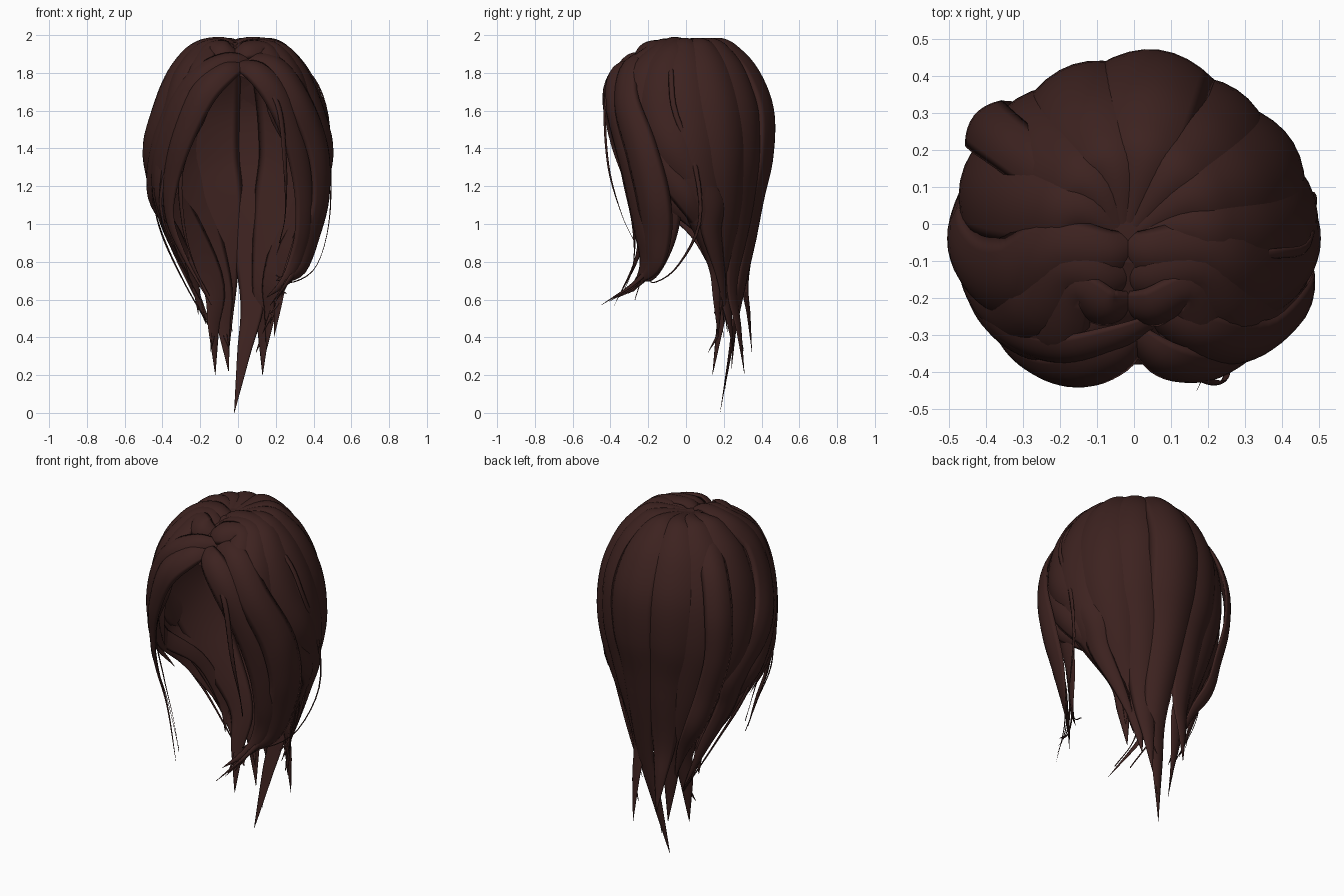
import bpy, bmesh, math, random
from mathutils import Vector

random.seed(4)
hair = bpy.data.materials.new("dark_brown_hair")
hair.diffuse_color = (0.046, 0.016, 0.014, 1)

# Head profile: z, side radius, back radius, front radius
PROFILE = [(2.0, 0, 0, 0), (1.98, .11, .12, .11), (1.93, .24, .245, .25), (1.8, .365, .37, .40),
           (1.6, .455, .45, .43), (1.4, .49, .455, .41), (1.2, .48, .415, .36),
           (1.0, .42, .36, .30), (0.8, .33, .32, .25)]
# Lower edge of the under layer: angle, z (front is -90 and 270)
HEM = [(-90, 1.79), (-75, 1.74), (-62, 1.62), (-54, 1.35), (-46, 1.15), (0, 1.2), (40, 1.45), (90, 1.5),
       (140, 1.45), (180, 1.2), (225, 1.15), (234, 1.35), (242, 1.62), (255, 1.74), (270, 1.79)]


def on(deg, z, k=.96):
    a = math.radians(deg)
    for p, q in zip(PROFILE, PROFILE[1:]):
        if z >= q[0]:
            break
    f = (p[0] - z) / (p[0] - q[0])
    rx, rb, rf = (p[i] + (q[i] - p[i]) * f for i in (1, 2, 3))
    s = math.sin(a)
    if s > 0:
        k *= 1 - .045 * math.sin(2 * a) ** 2
    return (k * rx * math.cos(a), k * s * (rb if s > 0 else rf), z)


def hem(deg):
    for p, q in zip(HEM, HEM[1:]):
        if deg <= q[0]:
            return p[1] + (q[1] - p[1]) * (deg - p[0]) / (q[0] - p[0])
    return HEM[-1][1]


def finish(bm, name):
    bmesh.ops.recalc_face_normals(bm, faces=bm.faces)
    for f in bm.faces:
        f.smooth = True
    me = bpy.data.meshes.new(name)
    bm.to_mesh(me)
    bm.free()
    me.materials.append(hair)
    ob = bpy.data.objects.new(name, me)
    bpy.context.collection.objects.link(ob)
    return ob


def spline(pts, n):
    pts = [tuple(2 * a - b for a, b in zip(pts[0], pts[1]))] + pts
    pts.append(tuple(2 * a - b for a, b in zip(pts[-1], pts[-2])))
    out, m = [], len(pts) - 3
    for i in range(n + 1):
        u = i / n * m
        j = min(int(u), m - 1)
        t = u - j
        out.append([.5 * (2 * b + (c - a) * t + (2 * a - 5 * b + 4 * c - d) * t * t
                          + (3 * b - a - 3 * c + d) * t ** 3)
                    for a, b, c, d in zip(*pts[j:j + 4])])
    return out


# A lock: lens cross-section swept along (x, y, z, half width), bent around the head
def lock(name, pts, n=30, m=8):
    path = spline(pts, n)
    pos = [Vector(p[:3]) for p in path]
    bm = bmesh.new()
    rings = []
    for i, p in enumerate(pos):
        w = max(path[i][3], .001)
        t = (pos[min(i + 1, n)] - pos[max(i - 1, 0)]).normalized()
        out = Vector((p.x / .25, p.y / .21, max(p.z - 1.35, 0) / .42))
        side = t.cross(out).normalized()
        nor = side.cross(t).normalized()
        th = min(.035, w * .32)
        ss = [(-1 + 2 * k / m, 1) for k in range(m + 1)] + [(1 - 2 * k / m, -.5) for k in range(1, m)]
        rings.append([bm.verts.new(p + side * w * s + nor * (th * h * (1 - s * s) - 1.1 * (w * s) ** 2))
                      for s, h in ss])
    for a, b in zip(rings, rings[1:]):
        for k in range(len(a)):
            j = (k + 1) % len(a)
            bm.faces.new((a[k], a[j], b[j], b[k]))
    bm.faces.new(rings[0])
    bm.faces.new(rings[-1])
    return finish(bm, name)


# Under layer with the face opening
bm = bmesh.new()
cols, rows, grid = 90, 22, []
for i in range(cols):
    d = -90 + 360 * i / cols
    top = [on(d, 1.98 - (1.98 - hem(d)) * (j / rows) ** 1.7, .945) for j in range(rows + 1)]
    grid.append([bm.verts.new((x, y, z - .02 * (z > 1.8))) for x, y, z in top])
for i in range(cols):
    a, b = grid[i], grid[(i + 1) % cols]
    for j in range(rows):
        bm.faces.new((a[j], a[j + 1], b[j + 1], b[j]))
bm.faces.new([g[0] for g in grid])
finish(bm, "under_layer")

# Back locks: crown angle, nape angle, middle point, tip
BACK = [(-4, 24, (.24, .17, .8), (.19, .17, .4)),
        (24, 42, (.19, .20, .72), (.15, .25, .33)),
        (52, 62, (.14, .25, .68), (.13, .31, .2)),
        (82, 82, (.08, .28, .62), (-.02, .18, .0)),
        (112, 102, (-.07, .31, .72), (-.05, .35, .31)),
        (140, 122, (-.10, .27, .68), (-.05, .24, .22)),
        (166, 142, (-.14, .22, .7), (-.12, .14, .2))]
for i, (a, b, mid, tip) in enumerate(BACK):
    k = .95 + .02 * (i % 2)
    pts = [(-.03, -.05, 1.945, .012)]
    for f, z, w in [(0, 1.965, .065), (0, 1.92, .115), (0, 1.8, .145), (.1, 1.6, .16),
                    (.3, 1.35, .155), (.8, 1.1, .13)]:
        pts.append(on(a + (b - a) * f, z, k) + (w,))
    near = [m + (t - m) * .5 for m, t in zip(mid, tip)]
    lock(f"back_lock_{i}", pts + [mid + (.07,), (*near, .035), tip + (.001,)], 48)
    # Small split end beside each back tip
    dx, dy = random.uniform(-.04, .04), random.uniform(-.03, .04)
    lock(f"split_end_{i}", [on(b, 1.05, .95) + (.001,), mid + (.03,), (*near, .015),
                            (tip[0] + dx, tip[1] + dy, tip[2] + .12, .001)], 20, 4)

# Side locks sweeping from the parting round to the nape
SWEEP = [(-34, 1.93, .10), (-40, 1.8, .135), (-36, 1.6, .135), (-22, 1.38, .12), (4, 1.15, .09)]
for side, sx in (("right", 1), ("left", -1)):
    for i in range(3):
        pts = [(-sx * .03 - .015, -.05 - .08 * i, 1.93 - .025 * i, .03),
               (sx * .06 - .015, -.08 - .075 * i, 1.965 - .02 * i, .07)]
        for j, (d, z, w) in enumerate(SWEEP):
            x, y, z = on(d - 15 * (i - 1) - (4 * i if z < 1.7 else 0), z, .97 + .01 * i)
            pts.append((sx * x, y, z, w * (1 - .2 * i)))
        pts += [(sx * (.36 - .02 * i), .14 - .02 * i, .95, .06 - .012 * i),
                (sx * (.25 - .01 * i), .19, .7, .03),
                (sx * (.13 + .04 * i), .22 - .02 * i, .42 + .05 * i, .001)]
        lock(f"{side}_sweep_{i}", pts, 48)

# Front lobes framing the face
lock("left_front_lobe", [(.04, -.27, 1.85, .03), (-.06, -.365, 1.815, .07), (-.19, -.405, 1.69, .085),
     (-.30, -.36, 1.45, .075), (-.36, -.28, 1.22, .06), (-.36, -.24, 1.02, .035),
     (-.28, -.26, .82, .015), (-.14, -.38, .57, .001)], 40)
lock("left_front_band", [(.08, -.25, 1.87, .02), (-.05, -.31, 1.875, .05), (-.2, -.345, 1.80, .06),
     (-.33, -.31, 1.64, .06), (-.41, -.24, 1.4, .05), (-.43, -.18, 1.15, .03), (-.38, -.05, .95, .001)], 36)
lock("left_brow_lock", [(.03, -.2, 1.88, .03), (-.16, -.31, 1.83, .08), (-.30, -.32, 1.66, .09),
     (-.40, -.24, 1.4, .09), (-.43, -.13, 1.17, .07), (-.38, .05, .95, .03), (-.24, .17, .68, .001)], 36)
lock("right_front_lobe", [(-.03, -.27, 1.85, .03), (.09, -.37, 1.815, .07), (.21, -.39, 1.68, .085),
     (.31, -.335, 1.45, .085), (.36, -.26, 1.2, .09), (.36, -.21, .98, .09),
     (.32, -.2, .82, .07), (.25, -.25, .7, .03), (.15, -.36, .61, .001)], 40)
lock("right_brow_lock", [(-.03, -.19, 1.89, .03), (.18, -.30, 1.85, .08), (.325, -.325, 1.66, .09),
     (.43, -.245, 1.4, .10), (.445, -.18, 1.15, .10), (.40, -.16, .95, .09),
     (.34, -.18, .78, .055), (.22, -.28, .68, .001)], 36)
lock("right_under_lock", [(.42, -.1, 1.3, .09), (.39, -.1, 1.08, .08), (.34, -.12, .9, .06),
     (.28, -.18, .74, .035), (.2, -.25, .7, .001)], 24)

# Raised lock at the left of the crown, flicking out at the nape
lock("left_crown_lock", [(-.03, -.05, 1.955, .012), (-.17, .09, 1.935, .07), (-.33, .21, 1.78, .075),
     (-.405, .27, 1.55, .08), (-.405, .28, 1.3, .075), (-.34, .29, 1.06, .065),
     (-.27, .31, .86, .055), (-.17, .28, .68, .03), (-.1, .25, .48, .001)], 40)

# Loose strands
STRANDS = {
    "right_loop": [(.2, -.09, 1.92), (.38, -.08, 1.8), (.47, -.06, 1.6), (.49, .05, 1.3), (.48, .07, 1.0),
                   (.41, -.05, .77), (.28, -.17, .69), (.2, -.2, .73)],
    "right_face": [(.14, -.40, 1.76), (.22, -.43, 1.6), (.25, -.41, 1.3), (.25, -.34, 1.05), (.22, -.27, .9)],
    "left_face_inner": [(-.2, -.38, 1.65), (-.3, -.34, 1.3), (-.29, -.28, 1.0), (-.23, -.28, .78), (-.15, -.34, .62)],
    "left_face_outer": [(-.36, -.28, 1.4), (-.41, -.22, 1.1), (-.33, -.2, .85), (-.2, -.27, .6)],
    "left_side": [(-.47, -.1, 1.3), (-.42, .04, 1.0), (-.3, .15, .72), (-.12, .2, .4)],
}
for name, pts in STRANDS.items():
    n = len(pts) - 1
    lock(name + "_strand", [p + (.003 + .012 * math.sin(math.pi * min(i / n + .25, 1)),)
                            for i, p in enumerate(pts)], 30, 4)
# Flicked wisps at the right front tip
for i in range(4):
    lock(f"front_wisp_{i}", [(.38 - .02 * i, -.17, 1.0, .005), (.33 - .02 * i, -.19, .8, .02),
                             (.26 - .01 * i, -.27, .69 - .01 * i, .012),
                             (.17 + .03 * i, -.45 + .045 * i, .57 + .02 * i, .001)], 22, 4)
